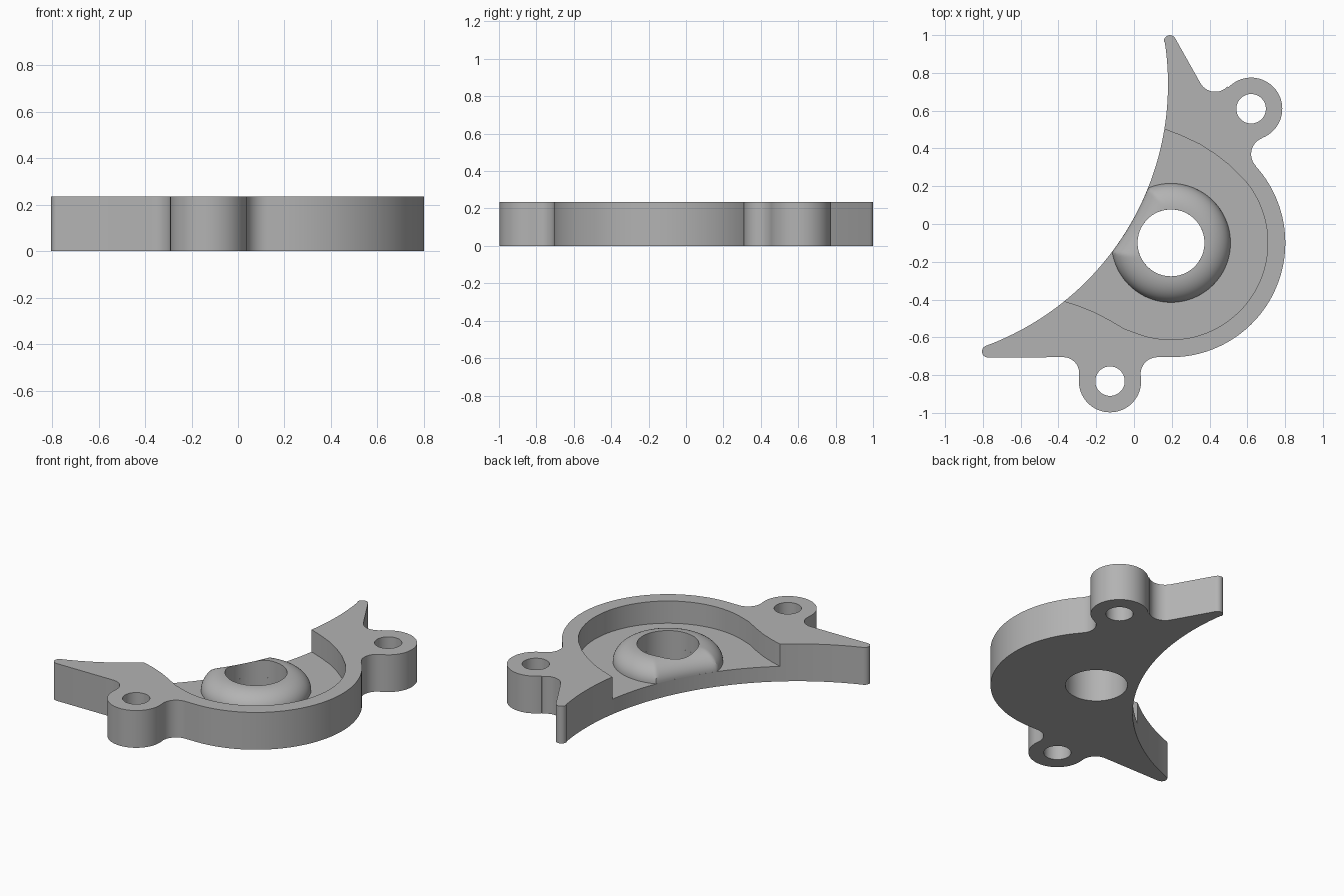
import bpy, bmesh
from math import cos, sin, radians, sqrt, pi, hypot

cube = bpy.data.objects.get("Cube")
if cube:
    bpy.data.objects.remove(cube, do_unlink=True)

HEIGHT, FLOOR = 0.235, 0.095
HUB, HOLE_R, HUB_R, HUB_RISE = (0.196, -0.1), 0.177, 0.315, 0.11
BITE, BITE_R = (-1.297, 0.74), 1.477
EARS = [(0.62, 0.61), (-0.127, -0.832)]
EAR_R, BOLT_R = 0.165, 0.078

grey = bpy.data.materials.new("plain_grey")
grey.use_nodes = True
grey.diffuse_color = (0.45, 0.45, 0.45, 1)
grey.node_tree.nodes["Principled BSDF"].inputs["Base Color"].default_value = (0.45, 0.45, 0.45, 1)


def arc(center, r, start, end, step=4):
    """Points along an arc; angles in degrees."""
    n = max(6, int(abs(end - start) / step))
    angles = [radians(start + (end - start) * i / n) for i in range(n + 1)]
    return [(center[0] + r * cos(a), center[1] + r * sin(a)) for a in angles]


def add_object(name, bm):
    mesh = bpy.data.meshes.new(name)
    bmesh.ops.recalc_face_normals(bm, faces=bm.faces)
    bm.to_mesh(mesh)
    bm.free()
    mesh.materials.append(grey)
    obj = bpy.data.objects.new(name, mesh)
    bpy.context.collection.objects.link(obj)
    return obj


def prism(name, points, z0, z1):
    bm = bmesh.new()
    face = bm.faces.new([bm.verts.new((x, y, z0)) for x, y in points])
    top = bmesh.ops.extrude_face_region(bm, geom=[face])["geom"]
    bmesh.ops.translate(bm, vec=(0, 0, z1 - z0),
                        verts=[v for v in top if isinstance(v, bmesh.types.BMVert)])
    return add_object(name, bm)


def activate(obj):
    bpy.ops.object.select_all(action="DESELECT")
    obj.select_set(True)
    bpy.context.view_layer.objects.active = obj


def cut(obj, cutter):
    mod = obj.modifiers.new("cut", "BOOLEAN")
    mod.operation, mod.solver, mod.object = "DIFFERENCE", "EXACT", cutter
    activate(obj)
    bpy.ops.object.modifier_apply(modifier=mod.name)
    bpy.data.objects.remove(cutter, do_unlink=True)


# Crescent bracket: round back, two filleted ears, two horn tips, concave front
outline = (
    arc(HUB, 0.605, -90, 42.4, 2)
    + arc((0.71, 0.37), 0.09, 222.4, 110.6, 8)
    + arc(EARS[0], EAR_R, -69.4, 136.5, 5)
    + arc((0.43, 0.79), 0.09, -43.5, -150.7, 8)
    + arc((0.19, 0.968), 0.032, 29.3, 185, 20)
    + arc(BITE, BITE_R, 8.6, -69.7, 1.5)
    + arc((-0.773, -0.675), 0.032, 110.3, 270, 20)
    + arc((-0.375, -0.79), 0.085, 90, 0, 8)
    + arc(EARS[1], EAR_R, 180, 360, 5)
    + arc((0.125, -0.795), 0.09, 180, 90, 8)
)
bracket = prism("bracket", outline, 0, HEIGHT)

# Pocket open to the concave side
pocket = (
    arc(HUB, 0.512, -108, 40, 2)
    + [(0.505, 0.312), (0.43, 0.37), (0.347, 0.423), (0.25, 0.468), (0.155, 0.505), (0.08, 0.53)]
    + [(-0.45, -0.39), (-0.365, -0.41), (-0.29, -0.434), (-0.21, -0.466), (-0.13, -0.508), (-0.05, -0.555)]
)
cut(bracket, prism("pocket_cutter", pocket, FLOOR, HEIGHT + 0.1))

# Bolt holes and central bore
for center, r in [(EARS[0], BOLT_R), (EARS[1], BOLT_R), (HUB, HOLE_R)]:
    cut(bracket, prism("hole_cutter", arc(center, r, 0, 360, 5)[:-1], -0.1, HEIGHT + 0.1))

# Rounded hub collar, trimmed and rounded along the concave side
SEGMENTS, RINGS = 144, 14
dx, dy = HUB[0] - BITE[0], HUB[1] - BITE[1]
bm = bmesh.new()
columns = []
for i in range(SEGMENTS):
    a = 2 * pi * i / SEGMENTS
    ux, uy = cos(a), sin(a)
    reach = HUB_R
    b = dx * ux + dy * uy
    disc = b * b - (dx * dx + dy * dy - BITE_R ** 2)
    if b < 0 and disc > 0:
        reach = min(reach, -b - sqrt(disc))
    column = [bm.verts.new((HUB[0] + HOLE_R * ux, HUB[1] + HOLE_R * uy, FLOOR))]
    for k in range(RINGS + 1):
        r = HOLE_R + (reach - HOLE_R) * sin(pi / 2 * k / RINGS)
        x, y = HUB[0] + r * ux, HUB[1] + r * uy
        inset = min(HUB_R - r, hypot(x - BITE[0], y - BITE[1]) - BITE_R)
        slope = 1 - max(0, inset) / (HUB_R - HOLE_R)
        z = FLOOR + HUB_RISE * sqrt(max(0, 1 - slope * slope))
        column.append(bm.verts.new((x, y, z)))
    columns.append(column)
for i, col in enumerate(columns):
    nxt = columns[(i + 1) % SEGMENTS]
    for k in range(len(col) - 1):
        bm.faces.new((col[k], col[k + 1], nxt[k + 1], nxt[k]))
hub = add_object("hub_collar", bm)

# Smooth curved walls, keep machined edges sharp
for obj in (bracket, hub):
    activate(obj)
    bpy.ops.object.shade_smooth_by_angle(angle=radians(30))
